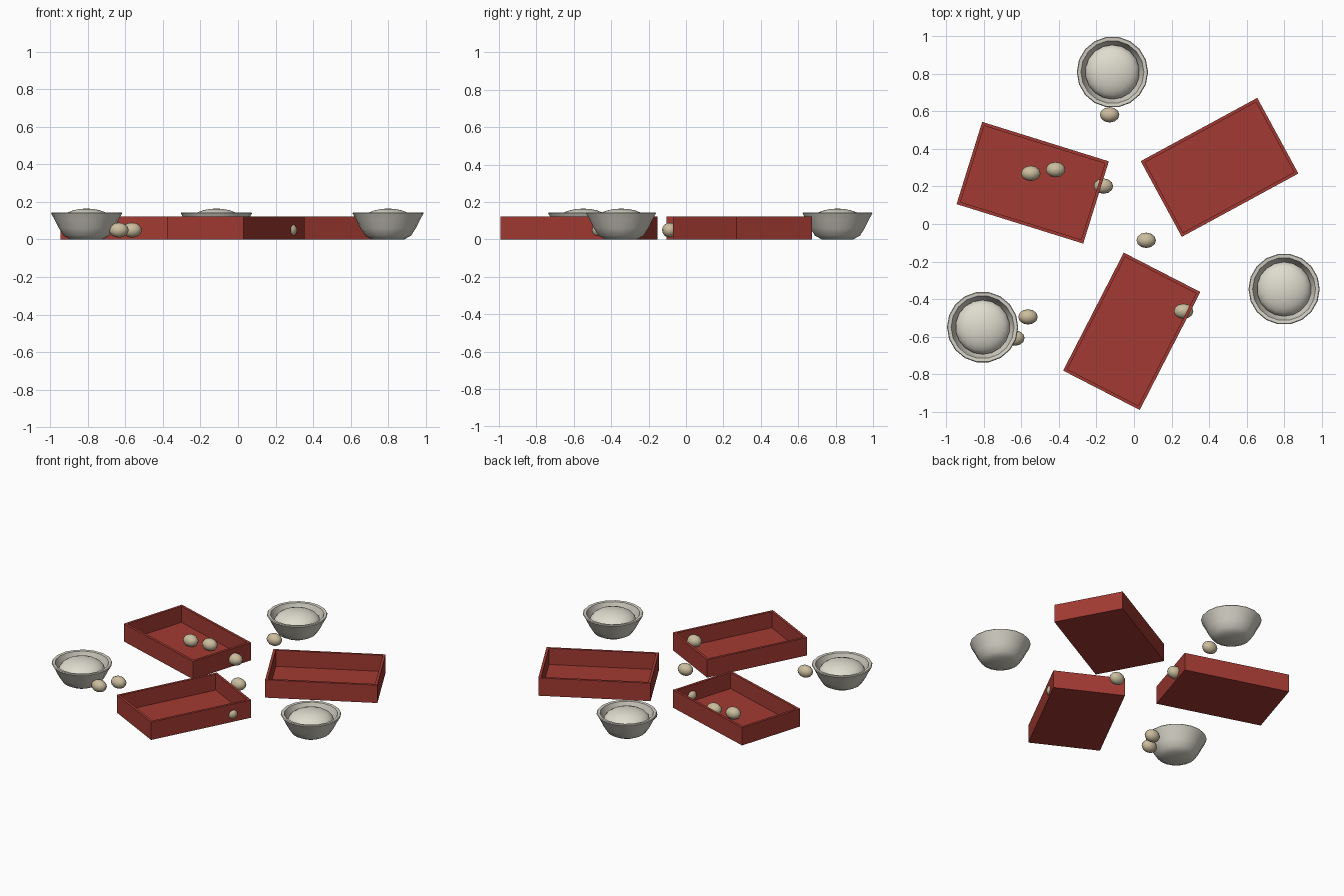
import bpy, bmesh, math
from mathutils import Matrix

if "Cube" in bpy.data.objects:
    bpy.data.objects.remove(bpy.data.objects["Cube"])


def material(name, rgb):
    m = bpy.data.materials.new(name)
    m.diffuse_color = (*rgb, 1)
    m.use_nodes = True
    m.node_tree.nodes["Principled BSDF"].inputs["Base Color"].default_value = m.diffuse_color
    return m


RED = material("tray red", (0.36, 0.042, 0.032))
CERAMIC = material("bowl ceramic", (0.66, 0.64, 0.56))
RICE = material("rice white", (0.74, 0.72, 0.62))
TAN = material("egg tan", (0.60, 0.51, 0.34))


def finish(bm, name, mat, loc, angle=0.0, smooth=None):
    bmesh.ops.recalc_face_normals(bm, faces=bm.faces)
    me = bpy.data.meshes.new(name)
    bm.to_mesh(me)
    bm.free()
    me.materials.append(mat)
    ob = bpy.data.objects.new(name, me)
    bpy.context.collection.objects.link(ob)
    ob.location = loc
    ob.rotation_euler.z = math.radians(angle)
    if smooth:
        bpy.ops.object.select_all(action='DESELECT')
        ob.select_set(True)
        bpy.context.view_layer.objects.active = ob
        bpy.ops.object.shade_smooth_by_angle(angle=math.radians(smooth))
    return ob


# open rectangular tray: box with the top inset and pushed down
def tray(x, y, angle, length=0.707, width=0.459, height=0.123, wall=0.024, floor=0.012):
    bm = bmesh.new()
    bmesh.ops.create_cube(bm, size=1, matrix=Matrix.Translation((0, 0, height / 2))
                          @ Matrix.Diagonal((length, width, height, 1)))
    bm.normal_update()
    top = max(bm.faces, key=lambda f: f.calc_center_median().z)
    bmesh.ops.inset_region(bm, faces=[top], thickness=wall)
    ext = bmesh.ops.extrude_discrete_faces(bm, faces=[top])
    for v in ext["faces"][0].verts:
        v.co.z = floor
    finish(bm, "tray", RED, (x, y, 0), angle)


# bowl: lathed profile with a thick rim
BOWL = [(0, 0), (0.085, 0), (0.122, 0.02), (0.148, 0.06), (0.17, 0.105), (0.19, 0.14),
        (0.186, 0.145), (0.168, 0.143), (0.158, 0.115), (0.146, 0.085), (0.11, 0.035), (0, 0.02)]


def bowl(x, y, sides=18):
    bm = bmesh.new()
    vs = [bm.verts.new((r, 0, z)) for r, z in BOWL]
    es = [bm.edges.new(p) for p in zip(vs, vs[1:])]
    bmesh.ops.spin(bm, geom=vs + es, cent=(0, 0, 0), axis=(0, 0, 1),
                   angle=math.tau, steps=sides, use_duplicate=False)
    bmesh.ops.remove_doubles(bm, verts=bm.verts, dist=0.0005)
    finish(bm, "bowl", CERAMIC, (x, y, 0), smooth=45)


# flattened ball, used for rice mounds and eggs
def ellipsoid(name, mat, loc, radii, u, v):
    bm = bmesh.new()
    bmesh.ops.create_uvsphere(bm, u_segments=u, v_segments=v, radius=1,
                              matrix=Matrix.Diagonal((*radii, 1)))
    finish(bm, name, mat, loc, smooth=60)


for t in [(-0.54, 0.22, -17.3), (0.456, 0.302, 28.5), (-0.012, -0.572, 62.8)]:
    tray(*t)

for x, y in [(-0.115, 0.81), (-0.807, -0.55), (0.80, -0.347)]:
    bowl(x, y)
    ellipsoid("rice_mound", RICE, (x, y, 0.095), (0.145, 0.145, 0.07), 18, 12)

for x, y in [(-0.13, 0.582), (-0.55, 0.27), (-0.418, 0.29), (-0.163, 0.202),
             (0.065, -0.087), (0.264, -0.465), (-0.565, -0.495), (-0.635, -0.608)]:
    ellipsoid("egg", TAN, (x, y, 0.05), (0.052, 0.041, 0.04), 12, 8)
